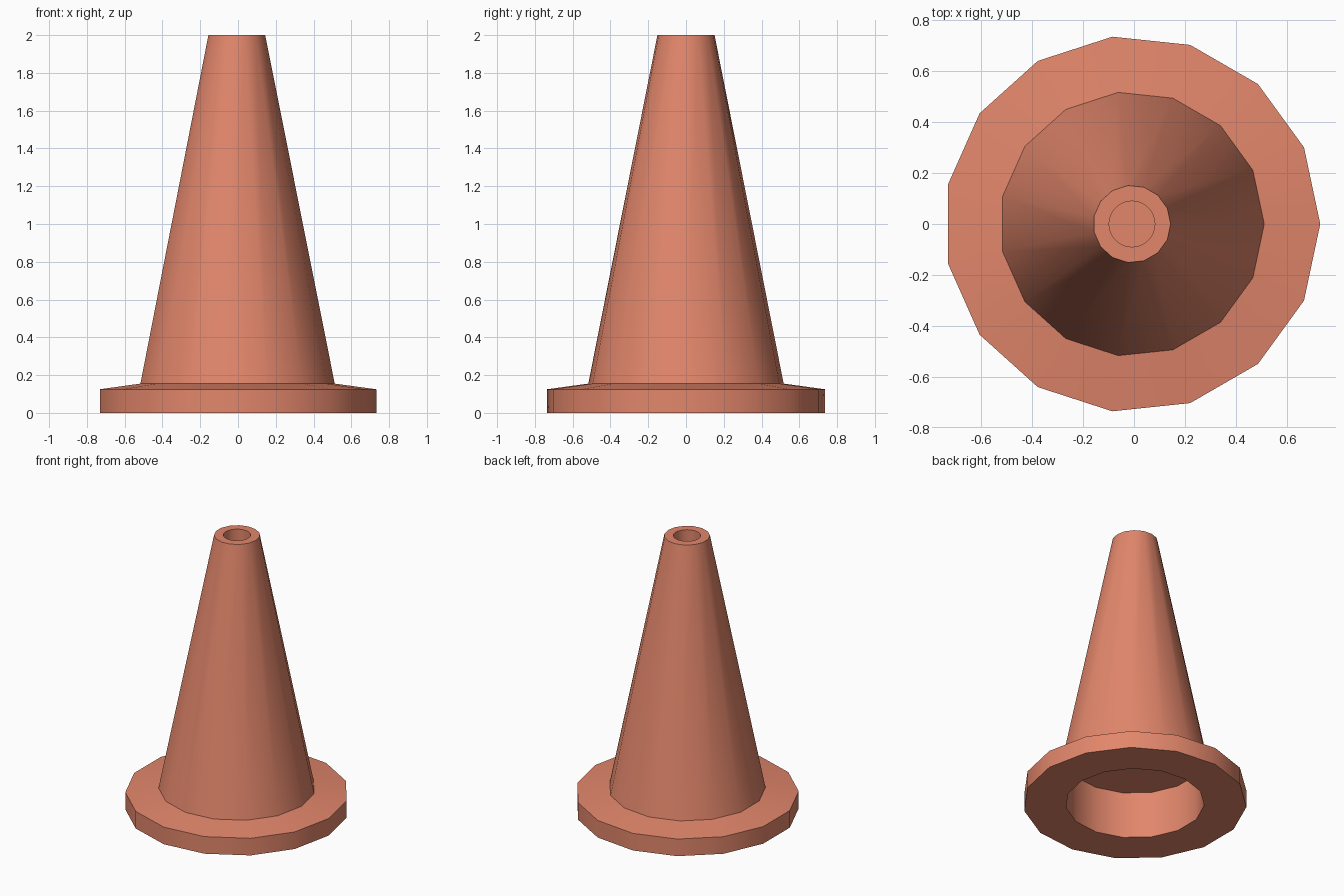
import bpy
import bmesh
from math import cos, sin, tau, radians

cube = bpy.data.objects.get("Cube")
if cube:
    bpy.data.objects.remove(cube, do_unlink=True)

SIDES = 15
BORE_SIDES = 32
CENTRE_X = -0.008

orange = bpy.data.materials.new("orange_rubber")
orange.use_nodes = True
colour = (0.76, 0.24, 0.147, 1)
orange.diffuse_color = colour
orange.node_tree.nodes["Principled BSDF"].inputs["Base Color"].default_value = colour


def ring(bm, radius, z, sides):
    """Closed loop of vertices with one corner on +x."""
    return [bm.verts.new((radius * cos(tau * i / sides) + CENTRE_X,
                          radius * sin(tau * i / sides), z)) for i in range(sides)]


def skin(bm, profile, sides):
    """Revolve (radius, z) points into bands; return the rings."""
    rings = [ring(bm, r, z, sides) for r, z in profile]
    for a, b in zip(rings, rings[1:]):
        for i in range(sides):
            j = (i + 1) % sides
            bm.faces.new((a[i], a[j], b[j], b[i]))
    return rings


def loop_edges(bm, loop):
    pairs = zip(loop, loop[1:] + loop[:1])
    return [bm.edges.get(p) or bm.edges.new(p) for p in pairs]


bm = bmesh.new()

# Body: recessed underside, base flange, tapered cone
body = skin(bm, [(0.46, 0.34), (0.46, 0), (0.74, 0), (0.74, 0.125),
                 (0.52, 0.155), (0.152, 2)], SIDES)
bm.faces.new(body[0])

# Round bore sunk into the tip
bore = skin(bm, [(0.09, 2), (0.09, 1.66)], BORE_SIDES)
bm.faces.new(bore[-1])

# Flat rim between the cone's top edge and the bore
bmesh.ops.triangle_fill(bm, use_beauty=True, normal=(0, 0, 1),
                        edges=loop_edges(bm, body[-1]) + loop_edges(bm, bore[0]))
bmesh.ops.recalc_face_normals(bm, faces=bm.faces)

mesh = bpy.data.meshes.new("traffic_cone")
bm.to_mesh(mesh)
bm.free()
mesh.materials.append(orange)
cone = bpy.data.objects.new("traffic_cone", mesh)
bpy.context.collection.objects.link(cone)

# Smooth sides, crisp rims
bpy.ops.object.select_all(action="DESELECT")
cone.select_set(True)
bpy.context.view_layer.objects.active = cone
bpy.ops.object.shade_smooth_by_angle(angle=radians(30))
